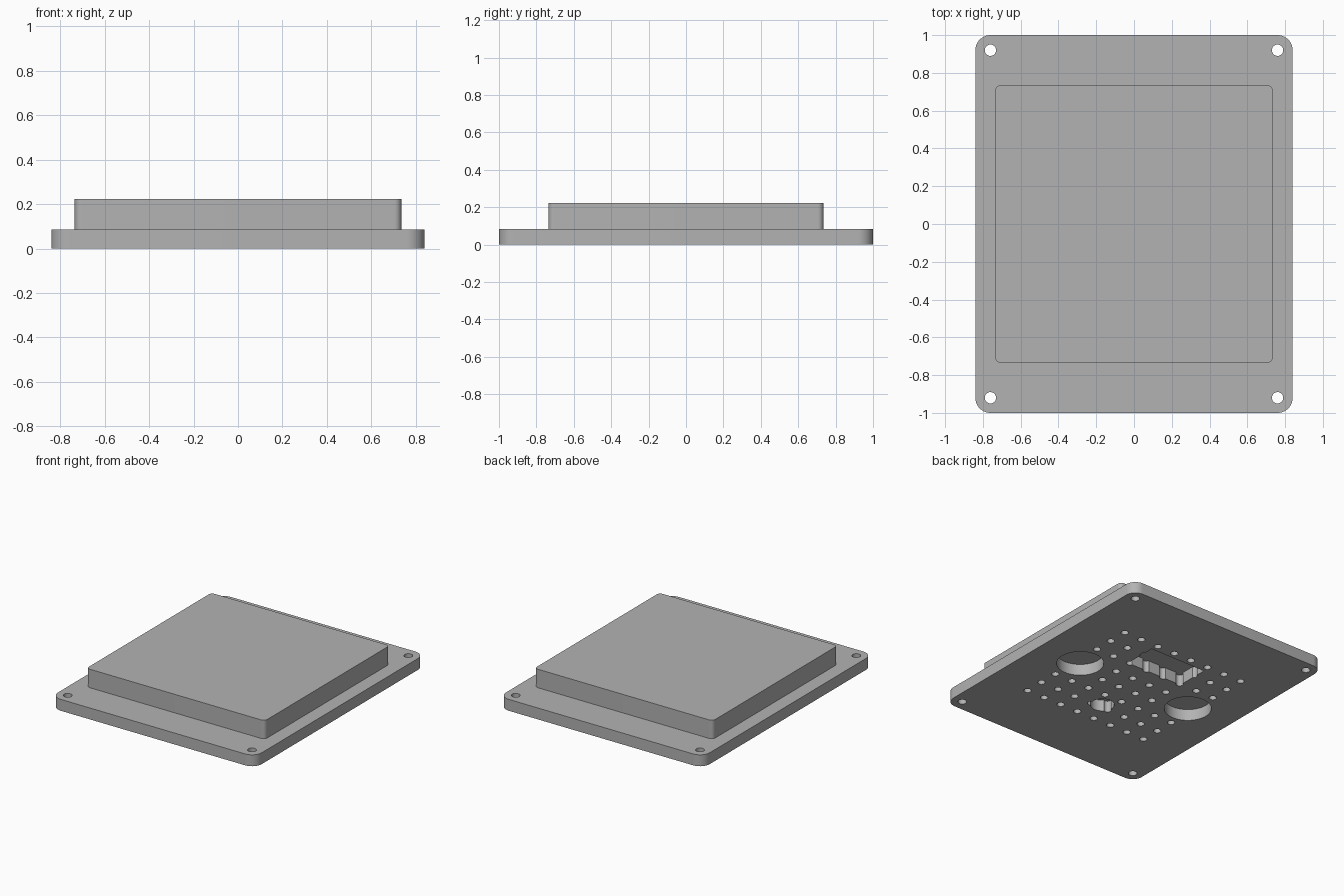
import bpy, bmesh
from math import cos, sin, pi, radians

if "Cube" in bpy.data.objects:
    bpy.data.objects.remove(bpy.data.objects["Cube"])

PLATE_TOP = 0.085
BLOCK_TOP = 0.223

grey = bpy.data.materials.new("plain grey")
grey.use_nodes = True
colour = (0.45, 0.45, 0.45, 1)
grey.diffuse_color = colour
grey.node_tree.nodes["Principled BSDF"].inputs["Base Color"].default_value = colour


def circle(cx, cy, r, n=32):
    return [(cx + r * cos(2 * pi * i / n), cy + r * sin(2 * pi * i / n)) for i in range(n)]


def rounded_rect(hx, hy, r, steps=10):
    points = []
    for k, (sx, sy) in enumerate([(1, 1), (-1, 1), (-1, -1), (1, -1)]):
        for i in range(steps + 1):
            a = pi / 2 * (k + i / steps)
            points.append((sx * (hx - r) + r * cos(a), sy * (hy - r) + r * sin(a)))
    return points


def prisms(name, outlines, z0, z1):
    """One object holding an upright prism for each outline."""
    bm = bmesh.new()
    for outline in outlines:
        base = bm.faces.new([bm.verts.new((x, y, z0)) for x, y in outline])
        top = bmesh.ops.extrude_face_region(bm, geom=[base], use_keep_orig=True)
        verts = [g for g in top["geom"] if isinstance(g, bmesh.types.BMVert)]
        bmesh.ops.translate(bm, verts=verts, vec=(0, 0, z1 - z0))
    bmesh.ops.recalc_face_normals(bm, faces=bm.faces)
    mesh = bpy.data.meshes.new(name)
    bm.to_mesh(mesh)
    bm.free()
    mesh.materials.append(grey)
    obj = bpy.data.objects.new(name, mesh)
    bpy.context.collection.objects.link(obj)
    return obj


def activate(obj):
    bpy.ops.object.select_all(action="DESELECT")
    obj.select_set(True)
    bpy.context.view_layer.objects.active = obj


def cut(obj, outlines):
    """Cut the outlines right through the object."""
    cutter = prisms("cutter", outlines, -0.1, 0.3)
    cutter.hide_render = True
    mod = obj.modifiers.new("cut", "BOOLEAN")
    mod.operation = "DIFFERENCE"
    mod.solver = "EXACT"
    mod.object = cutter
    activate(obj)
    bpy.ops.object.modifier_apply(modifier=mod.name)
    bpy.data.objects.remove(cutter)


# Base plate and the raised block on it
plate = prisms("base_plate", [rounded_rect(0.84, 1.0, 0.08)], 0, PLATE_TOP)
block = prisms("raised_block", [rounded_rect(0.735, 0.735, 0.03)], PLATE_TOP, BLOCK_TOP)

# Corner screw holes, two round pockets, a small round pocket and a slot
openings = [circle(x, y, 0.03) for x in (-0.76, 0.76) for y in (-0.92, 0.92)]
openings += [circle(x, 0, 0.161, 64) for x in (-0.48, 0.48)]
openings.append(circle(0, -0.337, 0.082))
openings.append([(-0.233, 0.215), (0.233, 0.215), (0.233, 0.465), (-0.233, 0.465)])
cut(plate, openings)

# Eight by eight grid of small holes
pitch = 0.1475
steps = [(i - 3.5) * pitch for i in range(8)]
cut(plate, [circle(x, y, 0.026, 24) for x in steps for y in steps])

for obj in (plate, block):
    activate(obj)
    bpy.ops.object.shade_smooth_by_angle(angle=radians(30))
